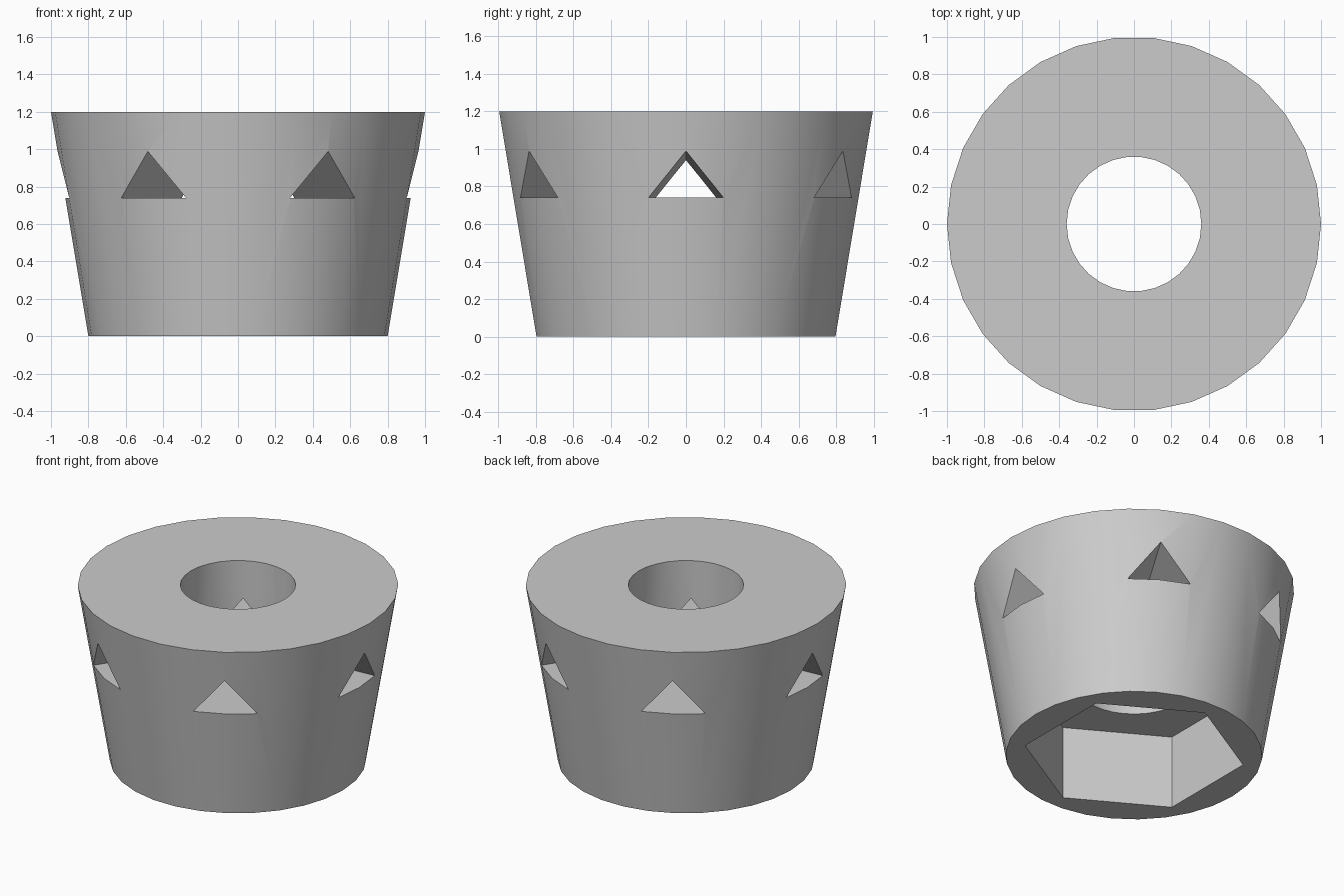
import bpy, bmesh
from math import radians
from mathutils import Matrix

if "Cube" in bpy.data.objects:
    bpy.data.objects.remove(bpy.data.objects["Cube"], do_unlink=True)

HEIGHT = 1.2
POCKET_DEPTH = 0.505
VENT_FLOOR = 0.74

grey = bpy.data.materials.new("plain_grey")
grey.use_nodes = True
grey.diffuse_color = (0.6, 0.6, 0.6, 1)
grey.node_tree.nodes["Principled BSDF"].inputs["Base Color"].default_value = (0.6, 0.6, 0.6, 1)


def make_object(name, bm):
    bmesh.ops.recalc_face_normals(bm, faces=bm.faces)
    mesh = bpy.data.meshes.new(name)
    bm.to_mesh(mesh)
    bm.free()
    mesh.materials.append(grey)
    obj = bpy.data.objects.new(name, mesh)
    bpy.context.collection.objects.link(obj)
    return obj


def prism(name, sides, r_low, r_high, z_low, z_high, turn=0):
    """Upright prism or frustum with its first corner at angle turn."""
    bm = bmesh.new()
    rings = []
    for r, z in ((r_low, z_low), (r_high, z_high)):
        rings.append([bm.verts.new(Matrix.Rotation(radians(turn + 360 * i / sides), 3, "Z")
                                   @ Matrix.Translation((r, 0, z)).translation)
                      for i in range(sides)])
    low, high = rings
    bm.faces.new(low)
    bm.faces.new(high)
    for i in range(sides):
        j = (i + 1) % sides
        bm.faces.new((low[i], low[j], high[j], high[i]))
    return make_object(name, bm)


def vent_wedges():
    """Six triangular wedges around the axis, narrowing inwards."""
    bm = bmesh.new()
    for k in range(6):
        spin = Matrix.Rotation(radians(60 * k), 3, "Z")
        ends = []
        for r in (0.3, 1.2):
            half = 0.2 + (r - 0.91) * 0.066
            corners = ((-half, 0), (half, 0), (0, half * 1.22))
            ends.append([bm.verts.new(spin @ Matrix.Translation((r, y, VENT_FLOOR + z)).translation)
                         for y, z in corners])
        inner, outer = ends
        bm.faces.new(inner)
        bm.faces.new(outer)
        for i in range(3):
            j = (i + 1) % 3
            bm.faces.new((inner[i], inner[j], outer[j], outer[i]))
    return make_object("vent_cutter", bm)


# Tapered outer body
body = prism("tapered_body", 30, 0.8, 1.0, 0, HEIGHT)

# Hexagonal pocket below, round bore above, triangular vents around the wall
cutters = [
    prism("hex_pocket_cutter", 6, 0.69, 0.69, -0.1, POCKET_DEPTH, 30),
    prism("bore_cutter", 30, 0.36, 0.36, 0.3, HEIGHT + 0.1),
    vent_wedges(),
]

bpy.ops.object.select_all(action="DESELECT")
body.select_set(True)
bpy.context.view_layer.objects.active = body
for cutter in cutters:
    cutter.hide_render = True
    cut = body.modifiers.new(cutter.name, "BOOLEAN")
    cut.operation = "DIFFERENCE"
    cut.solver = "EXACT"
    cut.object = cutter
    bpy.ops.object.modifier_apply(modifier=cut.name)
    bpy.data.objects.remove(cutter, do_unlink=True)

# Smooth round walls, crisp cut edges
bpy.ops.object.shade_smooth_by_angle(angle=radians(30))
